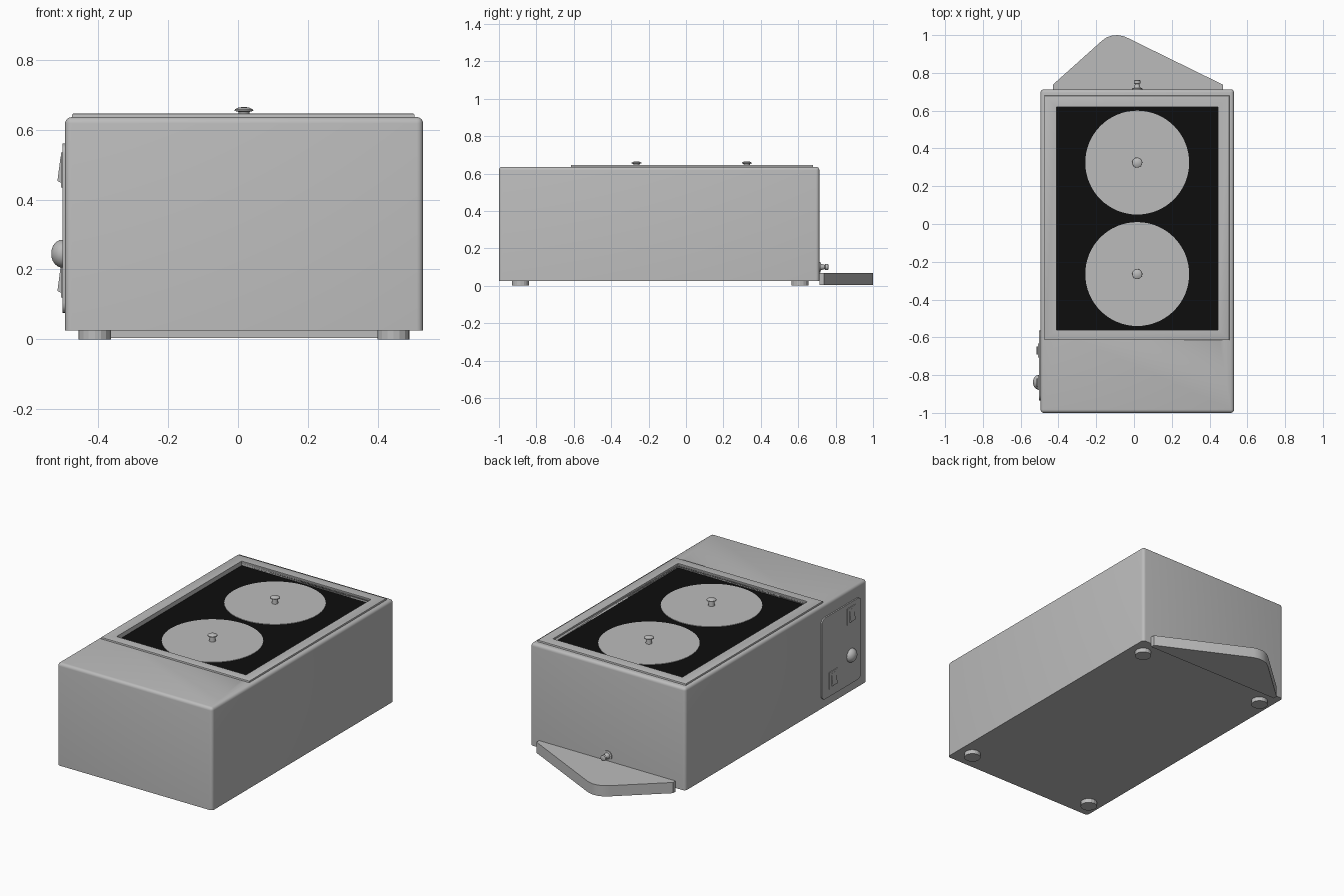
import bpy, bmesh, math
from mathutils import Vector, Matrix

if "Cube" in bpy.data.objects:
    bpy.data.objects.remove(bpy.data.objects["Cube"], do_unlink=True)


def material(name, value):
    m = bpy.data.materials.new(name)
    m.use_nodes = True
    col = (value, value, value, 1)
    m.diffuse_color = col
    m.node_tree.nodes["Principled BSDF"].inputs["Base Color"].default_value = col
    return m


GREY = material("brushed grey", 0.5)
BLACK = material("black", 0.004)


def finish(bm, name, mat, smooth=True):
    bmesh.ops.recalc_face_normals(bm, faces=bm.faces)
    me = bpy.data.meshes.new(name)
    bm.to_mesh(me)
    bm.free()
    ob = bpy.data.objects.new(name, me)
    bpy.context.collection.objects.link(ob)
    me.materials.append(mat)
    bpy.ops.object.select_all(action='DESELECT')
    ob.select_set(True)
    bpy.context.view_layer.objects.active = ob
    if smooth:
        bpy.ops.object.shade_smooth_by_angle(angle=math.radians(35))
    return ob


def box(name, lo, hi, mat, pick=None, radius=0.01, segments=4):
    """Box between two corners; pick(direction, middle) chooses edges to round."""
    lo, hi = Vector(lo), Vector(hi)
    bm = bmesh.new()
    bmesh.ops.create_cube(bm, size=1)
    for v in bm.verts:
        v.co = Vector([(lo[i] + hi[i]) / 2 + v.co[i] * (hi[i] - lo[i]) for i in range(3)])
    if pick:
        centre = (lo + hi) / 2
        edges = [e for e in bm.edges
                 if pick((e.verts[0].co - e.verts[1].co).normalized(),
                         (e.verts[0].co + e.verts[1].co) / 2 - centre)]
        bmesh.ops.bevel(bm, geom=edges, offset=radius, segments=segments,
                        affect='EDGES', profile=0.5)
    return finish(bm, name, mat)


def prism(name, points, vector, mat):
    """Polygon extruded along a vector."""
    bm = bmesh.new()
    face = bm.faces.new([bm.verts.new(p) for p in points])
    new = bmesh.ops.extrude_face_region(bm, geom=[face])["geom"]
    bmesh.ops.translate(bm, vec=vector,
                        verts=[g for g in new if isinstance(g, bmesh.types.BMVert)])
    if face.is_valid and not any(len(e.link_faces) < 2 for e in face.edges):
        pass
    else:
        bm.faces.new(face.verts) if not face.is_valid else None
    return finish(bm, name, mat)


def lathe(name, profile, place, mat, axis='Z', sides=32, smooth=True):
    """Turned part: profile of (radius, height) around an axis."""
    bm = bmesh.new()
    rings = [[bm.verts.new((r * math.cos(math.tau * i / sides),
                            r * math.sin(math.tau * i / sides), h))
              for i in range(sides)] for r, h in profile]
    for a, b in zip(rings, rings[1:]):
        for i in range(sides):
            j = (i + 1) % sides
            bm.faces.new((a[i], a[j], b[j], b[i]))
    bm.faces.new(rings[0])
    bm.faces.new(rings[-1])
    turn = Vector((0, 0, 1)).rotation_difference(
        Vector({'Z': (0, 0, 1), 'Y': (0, 1, 0), '-X': (-1, 0, 0)}[axis]))
    bm.transform(Matrix.Translation(place) @ turn.to_matrix().to_4x4())
    return finish(bm, name, mat, smooth)


# Housing with soft upper edges, and the raised rim around the well
housing = box("housing", (-0.495, -1, 0.025), (0.53, 0.713, 0.636), GREY,
              lambda d, m: m.z > -0.1, 0.018)
rim = box("well_rim", (-0.475, -0.615, 0.62), (0.505, 0.68, 0.646), GREY,
          lambda d, m: m.z > 0.005, 0.004, 2)

# Cut the shallow well through both
cutter = box("well_cutter", (-0.41, -0.56, 0.618), (0.445, 0.62, 0.8), GREY)
cutter.hide_render = True
for ob in (housing, rim):
    mod = ob.modifiers.new("well", 'BOOLEAN')
    mod.object = cutter
    mod.operation = 'DIFFERENCE'
    mod.solver = 'EXACT'
    bpy.context.view_layer.objects.active = ob
    bpy.ops.object.modifier_apply(modifier=mod.name)
bpy.data.objects.remove(cutter, do_unlink=True)

# Black well floor, two round lids and their knobs
box("well_floor", (-0.41, -0.56, 0.614), (0.445, 0.62, 0.62), BLACK)
knob = [(0.018, 0), (0.016, 0.03), (0.027, 0.033), (0.026, 0.037), (0.016, 0.042), (0.004, 0.044)]
for label, y in (("front", -0.265), ("back", 0.325)):
    lathe(label + "_lid", [(0.275, 0), (0.275, 0.004)], (0.017, y, 0.619), GREY, sides=64)
    lathe(label + "_lid_knob", knob, (0.017, y, 0.621), GREY, sides=24)

# Feet
for x in (-0.41, 0.445):
    for y in (-0.885, 0.61):
        lathe("foot", [(0.046, 0), (0.046, 0.027)], (x, y, 0), GREY, sides=16, smooth=False)

# Drip shelf with a rounded tip, and the drain tap above it
shelf = [(-0.43, 0.713), (-0.43, 0.737), (-0.17, 0.97), (-0.145, 0.988), (-0.115, 0.998),
         (-0.085, 1.0), (-0.05, 0.993), (0.472, 0.737), (0.472, 0.713)]
prism("drip_shelf", [(x, y, 0.003) for x, y in shelf], (0, 0, 0.064), GREY)
lathe("drain_tap", [(0.028, 0), (0.028, 0.007), (0.018, 0.009), (0.011, 0.03),
                    (0.017, 0.034), (0.017, 0.048), (0.012, 0.051)],
      (0.017, 0.711, 0.1), GREY, axis='Y', sides=20)

# Control panel with dial and two rocker switches on the right side
box("control_panel", (-0.503, -0.935, 0.075), (-0.49, -0.565, 0.56), GREY,
    lambda d, m: abs(d.x) > 0.9, 0.03)
dome = [(0.04 * math.cos(t * math.pi / 18), 0.033 * math.sin(t * math.pi / 18)) for t in range(9)]
lathe("dial", dome, (-0.502, -0.838, 0.245), GREY, axis='-X')
for label, y, z in (("upper", -0.84, 0.485), ("lower", -0.67, 0.17)):
    box(label + "_switch_plate", (-0.507, y - 0.038, z - 0.05), (-0.5, y + 0.038, z + 0.05), GREY)
    prism(label + "_switch_rocker",
          [(-0.505, y - 0.022, z - 0.038), (-0.517, y - 0.022, z - 0.032),
           (-0.508, y - 0.022, z + 0.038), (-0.505, y - 0.022, z + 0.038)],
          (0, 0.044, 0), GREY)
